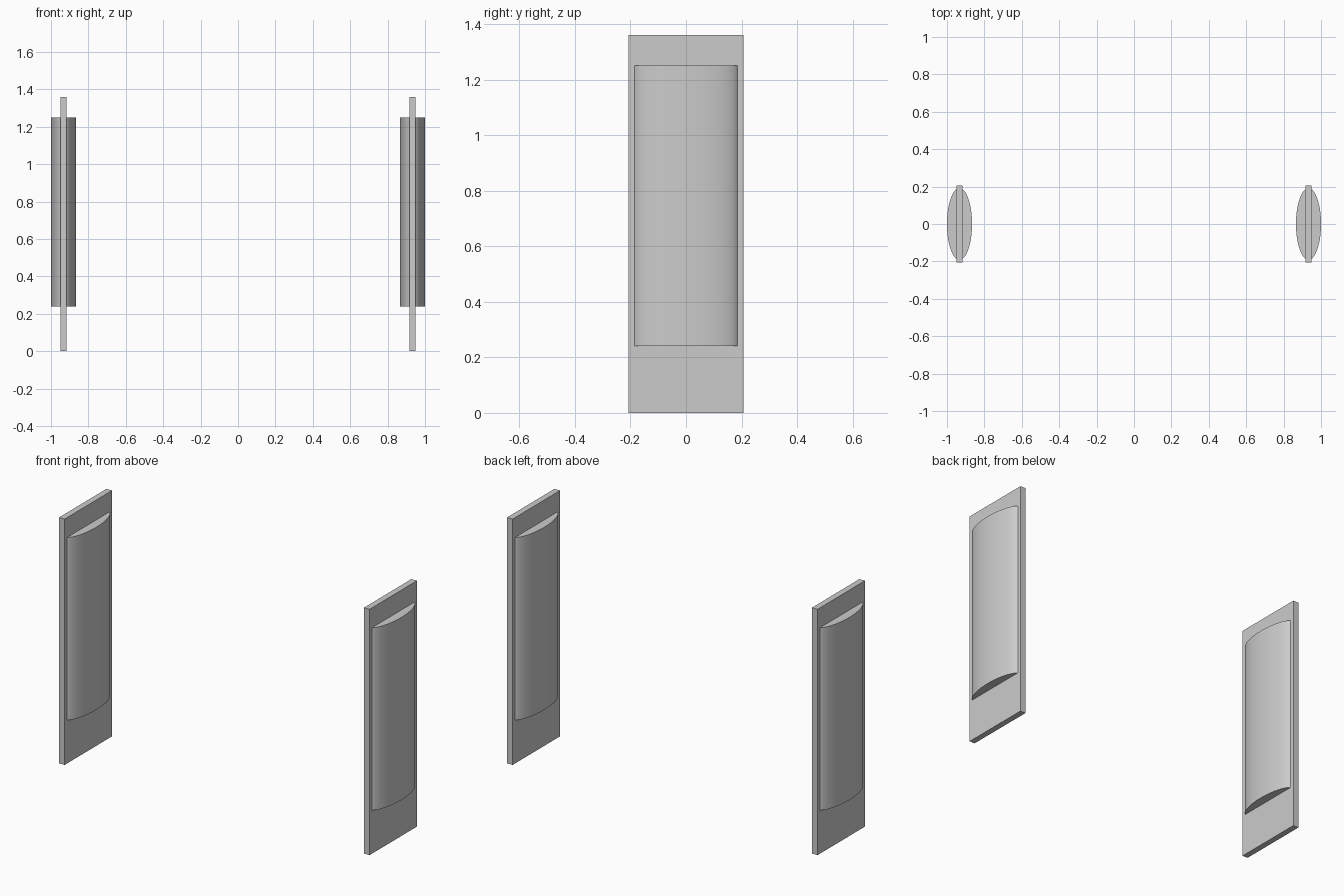
import bpy

if "Cube" in bpy.data.objects:
    bpy.data.objects.remove(bpy.data.objects["Cube"])

PANEL_X = 0.933


def panel(side, x):
    # Thin upright board
    bpy.ops.mesh.primitive_cube_add(size=1, location=(x, 0, 0.68))
    board = bpy.context.object
    board.name = side + "_board"
    board.scale = (0.034, 0.414, 1.36)
    bpy.ops.object.transform_apply(location=False, rotation=False, scale=True)

    # Elliptical padding bulging out of both faces of the board
    bpy.ops.mesh.primitive_cylinder_add(vertices=64, radius=1, depth=1.01,
                                        location=(x, 0, 0.745))
    pad = bpy.context.object
    pad.name = side + "_padding"
    pad.scale = (0.067, 0.192, 1)
    bpy.ops.object.transform_apply(location=False, rotation=False, scale=True)
    bpy.ops.object.shade_smooth_by_angle(angle=0.7)


for side, sign in (("left", -1), ("right", 1)):
    panel(side, sign * PANEL_X)
